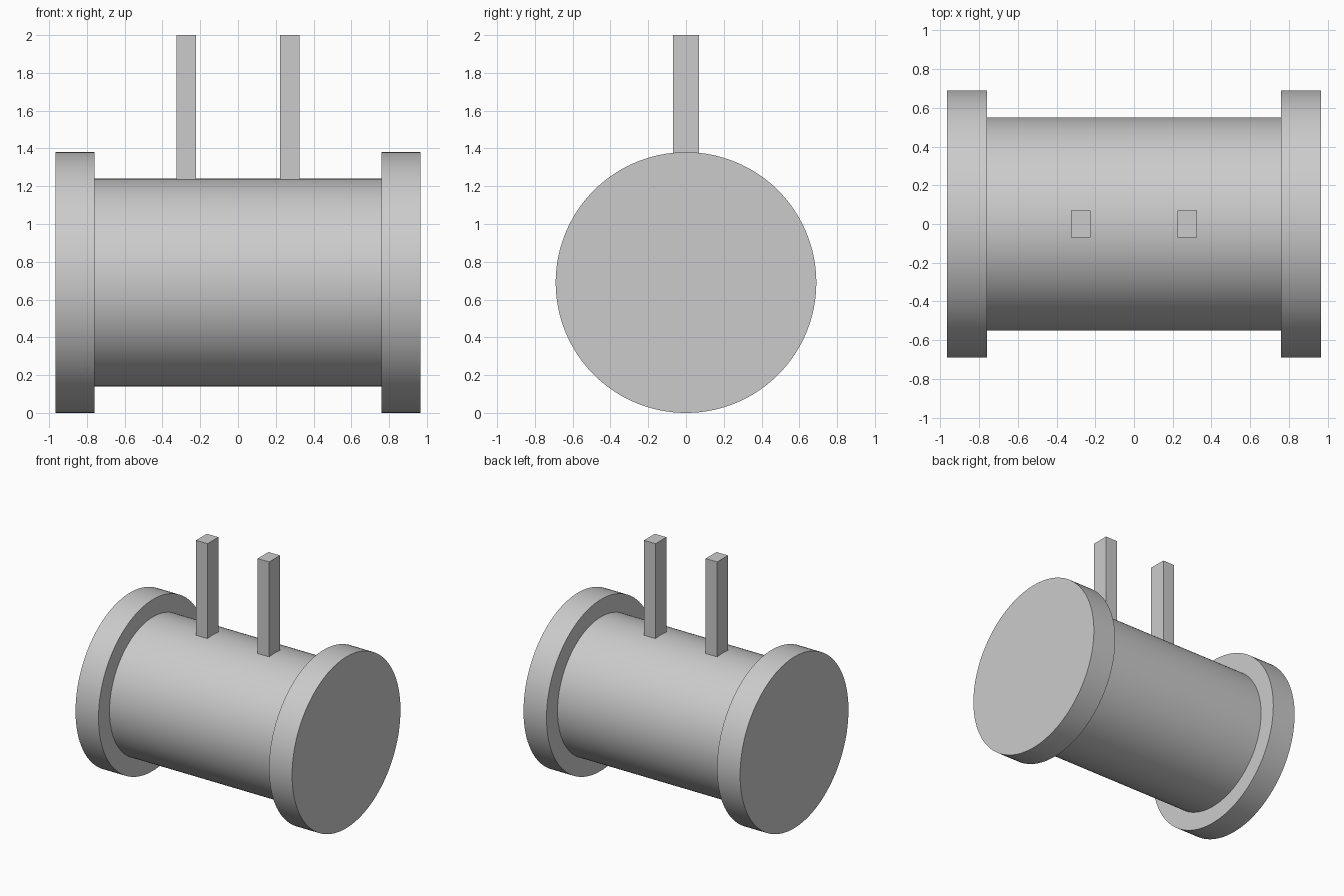
import bpy
import math

cube = bpy.data.objects.get("Cube")
if cube:
    bpy.data.objects.remove(cube, do_unlink=True)

AXIS_Z = 0.69

grey = bpy.data.materials.new("plain_grey")
grey.use_nodes = True
colour = (0.6, 0.6, 0.6, 1)
grey.diffuse_color = colour
grey.node_tree.nodes["Principled BSDF"].inputs["Base Color"].default_value = colour


def drum(name, radius, x0, x1):
    """Smooth cylinder lying along x."""
    bpy.ops.mesh.primitive_cylinder_add(
        vertices=128, radius=radius, depth=x1 - x0,
        location=((x0 + x1) / 2, 0, AXIS_Z), rotation=(0, math.pi / 2, 0))
    ob = bpy.context.object
    ob.name = name
    ob.data.materials.append(grey)
    bpy.ops.object.shade_smooth_by_angle(angle=math.radians(30))


def post(name, x):
    """Square-cut upright seated in the top of the body."""
    z0, z1 = 1.2, 2.0
    bpy.ops.mesh.primitive_cube_add(size=1, location=(x, 0, (z0 + z1) / 2))
    ob = bpy.context.object
    ob.name = name
    ob.scale = (0.103, 0.138, z1 - z0)
    bpy.ops.object.transform_apply(location=False, rotation=False, scale=True)
    ob.data.materials.append(grey)


# Central barrel
drum("body", 0.55, -0.762, 0.762)

# End flanges and upright posts, one per side
for side, s in (("left", 1), ("right", -1)):
    drum(side + "_flange", AXIS_Z, *sorted((s * 0.76, s * 0.965)))
    post(side + "_post", s * 0.275)
